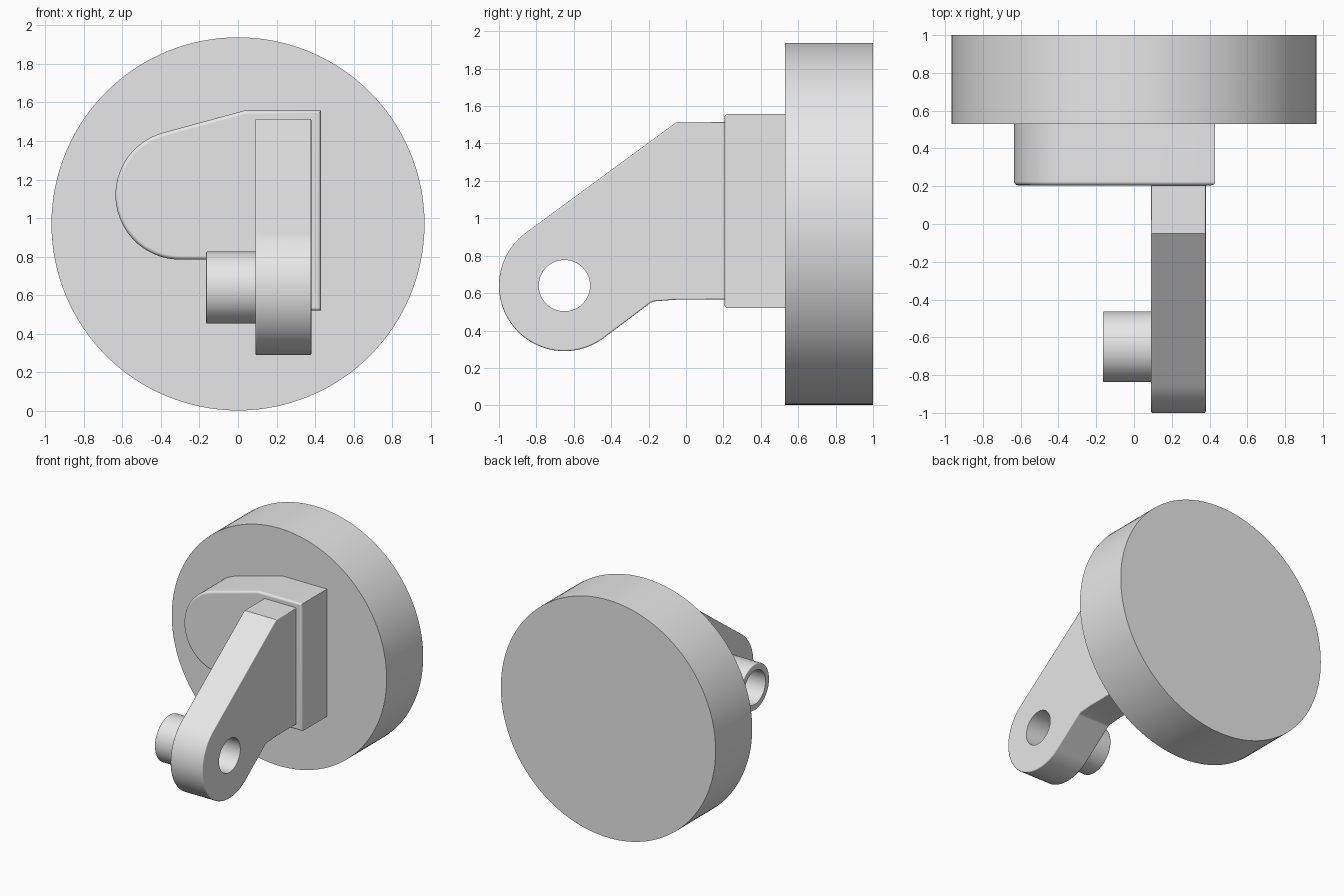
import bpy, bmesh
from math import sin, cos, radians, pi

cube = bpy.data.objects.get("Cube")
if cube:
    bpy.data.objects.remove(cube, do_unlink=True)

grey = bpy.data.materials.new("light grey")
grey.use_nodes = True
grey.diffuse_color = (0.8, 0.8, 0.8, 1)
grey.node_tree.nodes["Principled BSDF"].inputs["Base Color"].default_value = (0.8, 0.8, 0.8, 1)


def arc(cx, cy, r, start, end, n):
    """Points along an arc, angles in degrees."""
    angles = [radians(start + (end - start) * i / n) for i in range(n + 1)]
    return [(cx + r * cos(a), cy + r * sin(a)) for a in angles]


def circle(cx, cy, r, n=96):
    return arc(cx, cy, r, 0, 360, n)[:-1]


def prism(name, outline, axis, lo, hi, rounded=(), radius=0.0):
    """Extrude an outline along x or y; round the rims at the given ends."""
    def place(p, d):
        return (d, p[0], p[1]) if axis == 0 else (p[0], d, p[1])
    bm = bmesh.new()
    face = bm.faces.new([bm.verts.new(place(p, lo)) for p in outline])
    ext = bmesh.ops.extrude_face_region(bm, geom=[face], use_keep_orig=True)
    for v in ext["geom"]:
        if isinstance(v, bmesh.types.BMVert):
            v.co[axis] = hi
    bmesh.ops.recalc_face_normals(bm, faces=bm.faces[:])
    rims = [e for e in bm.edges
            if any(all(abs(v.co[axis] - d) < 1e-5 for v in e.verts) for d in rounded)]
    if rims:
        bmesh.ops.bevel(bm, geom=rims, offset=radius, segments=4, profile=0.5,
                        affect='EDGES', clamp_overlap=True)
    mesh = bpy.data.meshes.new(name)
    bm.to_mesh(mesh)
    bm.free()
    mesh.materials.append(grey)
    obj = bpy.data.objects.new(name, mesh)
    bpy.context.collection.objects.link(obj)
    return obj


def activate(obj):
    bpy.ops.object.select_all(action='DESELECT')
    obj.select_set(True)
    bpy.context.view_layer.objects.active = obj


# Round base plate
base = prism("base_disc", circle(0, 0.97, 0.967, 128), 1, 0.53, 1.0)

# Mounting pad: rounded lobe on one side, tall block behind the arm
pad_outline = arc(-0.30, 1.12, 0.335, 270, 105, 40)
pad_outline += [(0.03, 1.557), (0.43, 1.557), (0.43, 0.52), (0.04, 0.52), (0.04, 0.785)]
pad = prism("mounting_pad", pad_outline, 1, 0.205, 0.54, (0.205,), 0.02)

# Arm: tapers from the pad down to a round eye
eye_y, eye_z, slope = -0.65, 0.64, 36.6
arm_outline = arc(eye_y, eye_z, 0.35, 90 + slope, 270 + slope, 48)
arm_outline += [(-0.19, 0.548), (-0.17, 0.556), (-0.05, 0.565),
                (0.22, 0.565), (0.22, 1.515), (-0.05, 1.515)]
arm = prism("arm", arm_outline, 0, 0.09, 0.38, (0.09, 0.38), 0.008)

# Short tube on the side of the eye
tube = prism("side_boss", circle(eye_y, eye_z, 0.187, 64), 0, -0.165, 0.09, (-0.165,), 0.008)

# Bore through the eye and tube
bore = prism("bore_cutter", circle(eye_y, eye_z, 0.137, 64), 0, -0.4, 0.6)
bore.hide_render = True
for part in (arm, tube):
    cut = part.modifiers.new("bore", 'BOOLEAN')
    cut.object = bore
    cut.operation = 'DIFFERENCE'
    cut.solver = 'EXACT'
    activate(part)
    bpy.ops.object.modifier_apply(modifier="bore")
bpy.data.objects.remove(bore, do_unlink=True)

# Smooth curved walls, flat caps
for part in (base, pad, arm, tube):
    activate(part)
    bpy.ops.object.shade_smooth_by_angle(angle=pi / 6)
    weighted = part.modifiers.new("flat caps", 'WEIGHTED_NORMAL')
    weighted.keep_sharp = True
